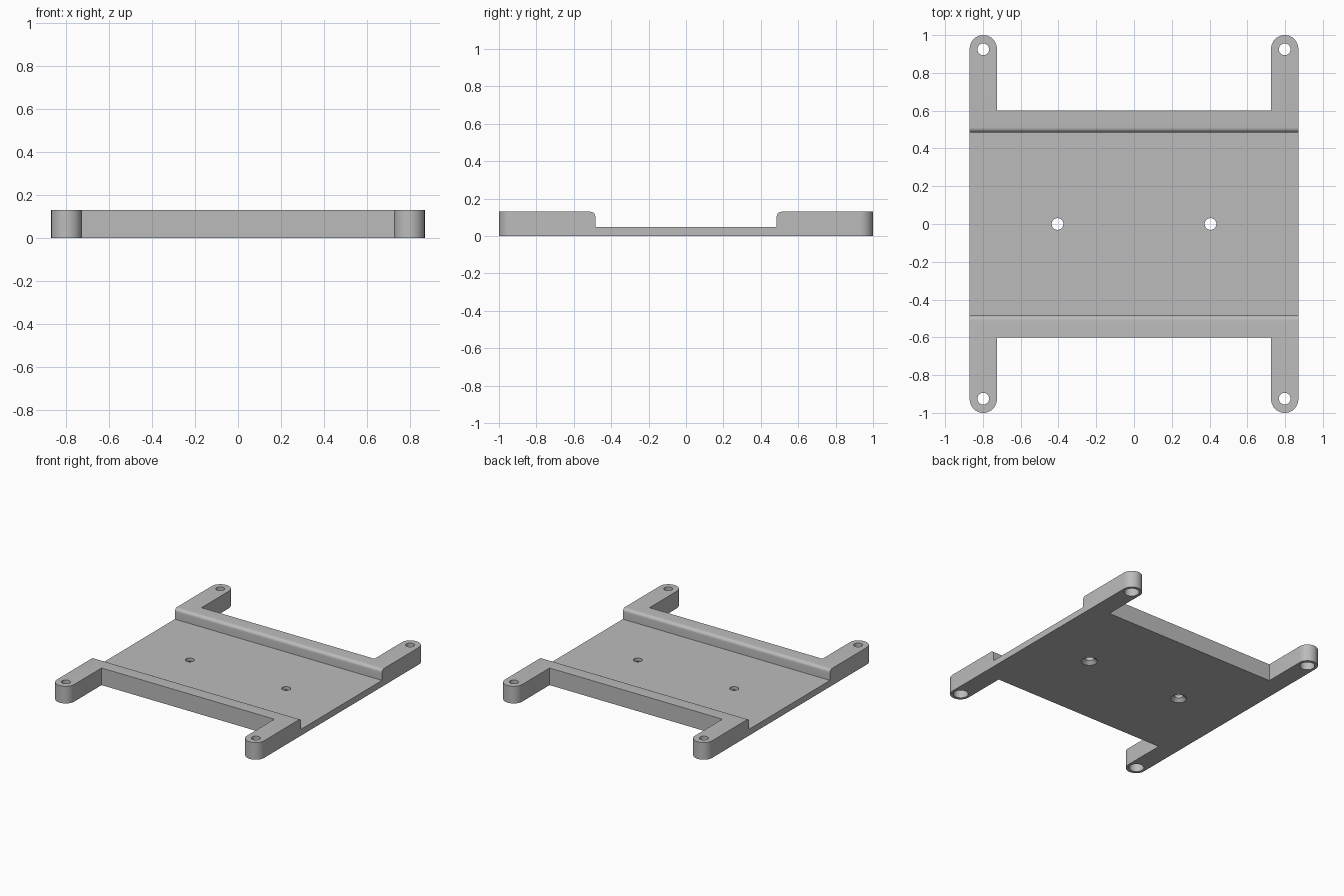
import bpy, bmesh, math

cube = bpy.data.objects.get("Cube")
if cube:
    bpy.data.objects.remove(cube, do_unlink=True)

HALF_X, HALF_Y, BODY_Y = 0.87, 1.0, 0.6
HEIGHT, FLOOR = 0.13, 0.048
ARM_R = 0.072
ARM_X, ARM_Y = HALF_X - ARM_R, HALF_Y - ARM_R

grey = bpy.data.materials.new("plain grey")
grey.use_nodes = True
colour = (0.5, 0.5, 0.5, 1)
grey.diffuse_color = colour
grey.node_tree.nodes["Principled BSDF"].inputs["Base Color"].default_value = colour


def prism(name, points, offset):
    """Extrude a closed 3D outline by an offset."""
    bm = bmesh.new()
    face = bm.faces.new([bm.verts.new(p) for p in points])
    moved = bmesh.ops.extrude_face_region(bm, geom=[face])["geom"]
    bmesh.ops.translate(bm, vec=offset,
                        verts=[v for v in moved if isinstance(v, bmesh.types.BMVert)])
    bmesh.ops.recalc_face_normals(bm, faces=bm.faces[:])
    mesh = bpy.data.meshes.new(name)
    bm.to_mesh(mesh)
    bm.free()
    obj = bpy.data.objects.new(name, mesh)
    bpy.context.collection.objects.link(obj)
    mesh.materials.append(grey)
    return obj


def arc(cx, cy, r, start, end, steps):
    return [(cx + r * math.cos(math.radians(start + (end - start) * i / steps)),
             cy + r * math.sin(math.radians(start + (end - start) * i / steps)))
            for i in range(steps + 1)]


def cut(target, cutter):
    mod = target.modifiers.new("cut", "BOOLEAN")
    mod.operation = "DIFFERENCE"
    mod.solver = "EXACT"
    mod.object = cutter
    bpy.context.view_layer.objects.active = target
    bpy.ops.object.modifier_apply(modifier=mod.name)
    bpy.data.objects.remove(cutter, do_unlink=True)


def cone_cutter(x, y, z0, z1, r0, r1):
    bpy.ops.mesh.primitive_cone_add(vertices=32, radius1=r0, radius2=r1, depth=z1 - z0,
                                    location=(x, y, (z0 + z1) / 2))
    obj = bpy.context.object
    obj.hide_render = True
    return obj


# Plate with four round-ended arms
quarter = [(ARM_X - ARM_R, BODY_Y)] + arc(ARM_X, ARM_Y, ARM_R, 180, 0, 24)
back = [(-x, y) for x, y in reversed(quarter)] + quarter
outline = back + [(-x, -y) for x, y in back]
bracket = prism("mounting_bracket", [(x, y, 0) for x, y in outline], (0, 0, HEIGHT))

# Channel across the middle, leaving two rails with rounded inner edges
INNER_Y, FILLET = 0.485, 0.025
side = [(INNER_Y, FLOOR)] + arc(INNER_Y + FILLET, HEIGHT - FILLET, FILLET, 180, 90, 8)
side.append((INNER_Y + FILLET, HEIGHT + 0.1))
channel = side + [(-y, z) for y, z in reversed(side)]
cut(bracket, prism("channel_cutter", [(-1, y, z) for y, z in channel], (2, 0, 0)))

# Arm holes, counterbored from below
for sx in (-1, 1):
    for sy in (-1, 1):
        x, y = sx * ARM_X, sy * 0.925
        cut(bracket, cone_cutter(x, y, -0.1, 0.09, 0.052, 0.052))
        cut(bracket, cone_cutter(x, y, 0.05, 0.2, 0.031, 0.031))

# Plate holes, countersunk from below
for x in (-0.405, 0.405):
    cut(bracket, cone_cutter(x, 0, -0.024, 0.024, 0.081, 0.031))
    cut(bracket, cone_cutter(x, 0, 0.01, 0.2, 0.031, 0.031))

# Smooth curves, sharp edges
bpy.ops.object.select_all(action="DESELECT")
bracket.select_set(True)
bpy.context.view_layer.objects.active = bracket
bpy.ops.object.shade_smooth_by_angle(angle=math.radians(30))
